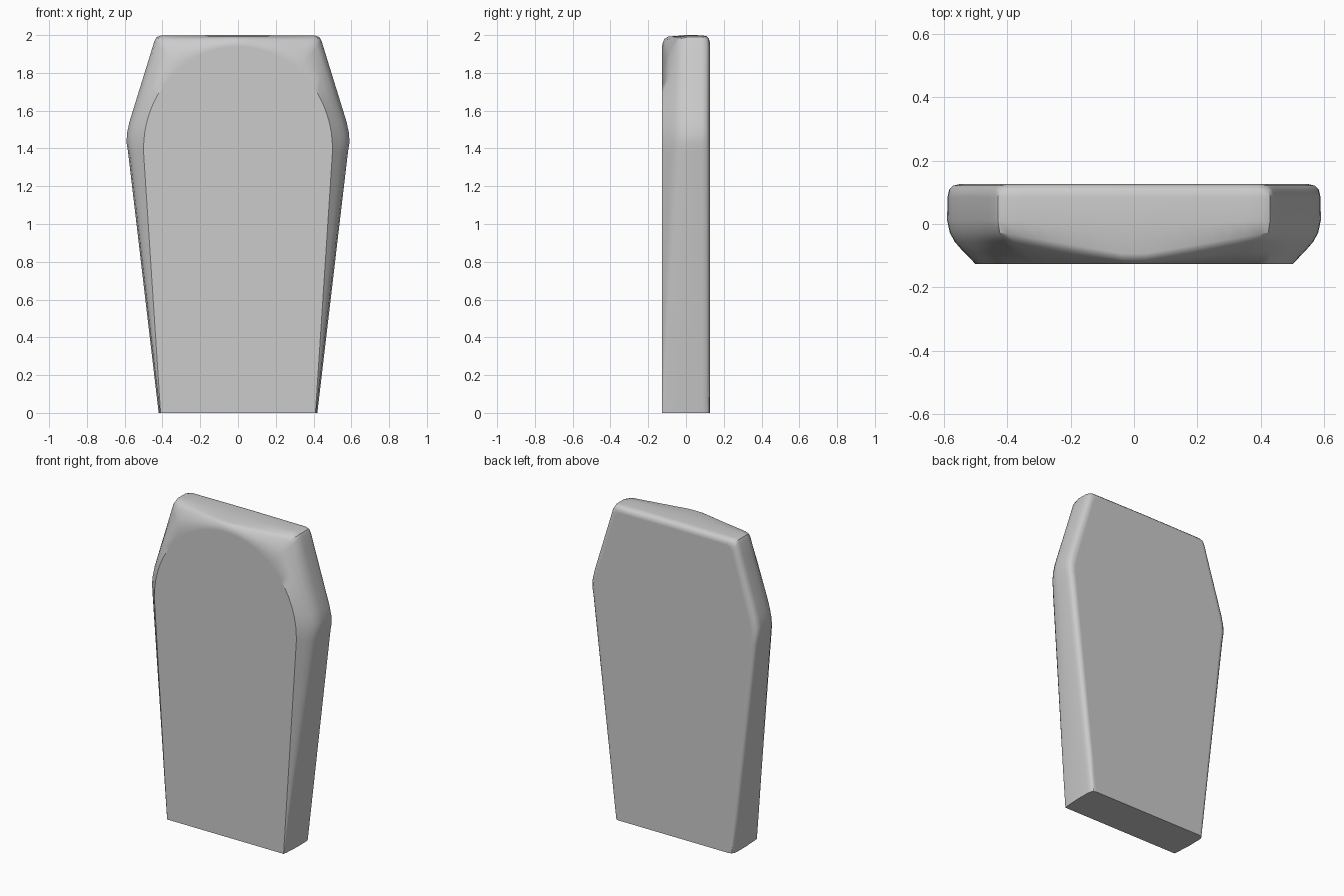
import bpy
import bmesh
from math import cos, sin, radians

cube = bpy.data.objects.get("Cube")
if cube:
    bpy.data.objects.remove(cube, do_unlink=True)

stone = bpy.data.materials.new("stone_grey")
stone.use_nodes = True
GREY = (0.6, 0.6, 0.6, 1)
stone.diffuse_color = GREY
stone.node_tree.nodes["Principled BSDF"].inputs["Base Color"].default_value = GREY

# Half outline: x, z, depth of the front edge, arch angle, steps to next key
KEYS = [
    (0.42, 0.0, -0.12, 0, 6),
    (0.582, 1.38, -0.045, 0, 1),
    (0.59, 1.43, -0.04, 4, 1),
    (0.588, 1.48, -0.04, 9, 1),
    (0.575, 1.54, -0.04, 14, 6),
    (0.442, 1.97, -0.04, 50, 1),
    (0.43, 1.99, -0.04, 53, 1),
    (0.405, 1.998, -0.043, 56, 7),
    (0.04, 2.0, -0.105, 87, 1),
    (0.0, 2.0, -0.106, 90, 0),
]
FRONT, BACK = -0.127, 0.127


def outline():
    points = []
    for a, b in zip(KEYS, KEYS[1:]):
        for i in range(a[4]):
            t = i / a[4]
            points.append([p + (q - p) * t for p, q in zip(a[:4], b[:4])])
    return points + [list(KEYS[-1][:4])]


def inset(p, d, y):
    return (p[0] * (1 - d / 0.55), y, p[1] * (1 - d / 2))


def arch(p):
    # Flat front panel: tapered sides under an elliptical arch
    x, z, _, angle = p
    if z <= 1.38:
        return (0.41 + 0.09 * z / 1.38, FRONT, z)
    a = radians(angle)
    return (0.5 * cos(a), FRONT, 1.4 + 0.54 * sin(a))


def chamfer(p, t, bulge):
    a, b = arch(p), inset(p, 0.012, p[2])
    x, y, z = (u + (v - u) * t for u, v in zip(a, b))
    return (x, max(y - bulge, FRONT), z)


# Cross-section rings from the front panel to the back panel
RINGS = [
    arch,
    lambda p: chamfer(p, 0.5, 0.005),
    lambda p: chamfer(p, 0.85, 0.004),
    lambda p: inset(p, 0.008, p[2] + 0.012),
    lambda p: inset(p, 0, 0.02 + p[2] * 0.2),
    lambda p: inset(p, 0.001, 0.085),
    lambda p: inset(p, 0.006, 0.108),
    lambda p: inset(p, 0.018, 0.121),
    lambda p: inset(p, 0.04, BACK),
]

bm = bmesh.new()
half = outline()
rings = []
for ring in RINGS:
    right = [ring(p) for p in half]
    left = [(-x, y, z) for x, y, z in reversed(right[:-1])]
    rings.append([bm.verts.new(c) for c in right + left])

for a, b in zip(rings, rings[1:]):
    for i in range(len(a) - 1):
        bm.faces.new((a[i], a[i + 1], b[i + 1], b[i]))
bm.faces.new(rings[0])
bm.faces.new(rings[-1])
bm.faces.new([r[0] for r in rings] + [r[-1] for r in reversed(rings)])
bmesh.ops.recalc_face_normals(bm, faces=bm.faces)

mesh = bpy.data.meshes.new("headstone_slab")
bm.to_mesh(mesh)
bm.free()
mesh.materials.append(stone)
slab = bpy.data.objects.new("headstone_slab", mesh)
bpy.context.collection.objects.link(slab)

# Smooth bevels with crisp corners and flat panels
bpy.ops.object.select_all(action="DESELECT")
slab.select_set(True)
bpy.context.view_layer.objects.active = slab
bpy.ops.object.shade_smooth_by_angle(angle=radians(35))
weighted = slab.modifiers.new("flat_panels", "WEIGHTED_NORMAL")
weighted.keep_sharp = True
